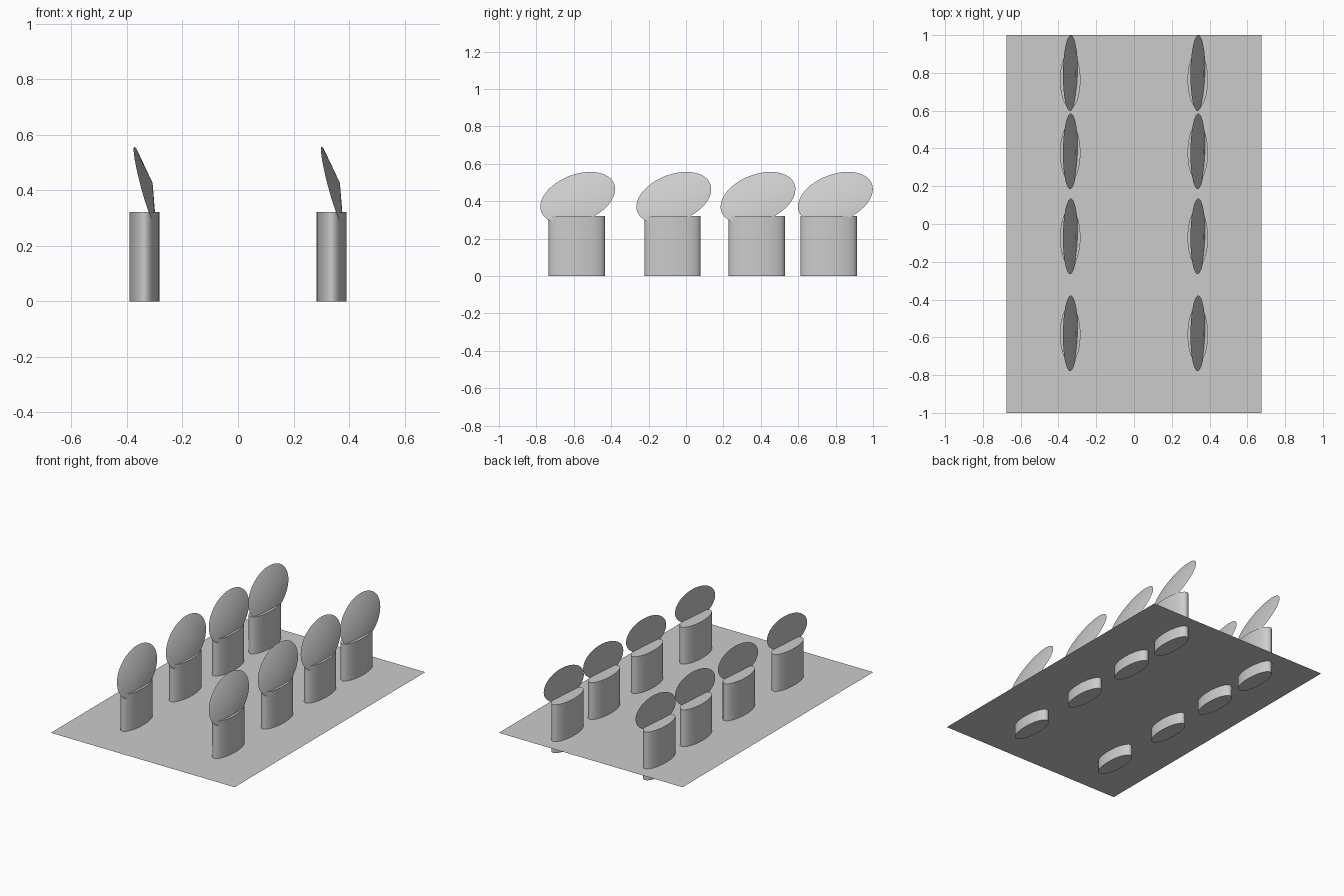
import bpy
import bmesh
from mathutils import Matrix, Vector

if "Cube" in bpy.data.objects:
    bpy.data.objects.remove(bpy.data.objects["Cube"])

COLUMN_X = 0.3375      # the same row of parts stands on both halves
PLATE_Z = 0.076
POST_Y = (-0.584, -0.072, 0.378, 0.763)
DISC_Y = (-0.579, -0.065, 0.385, 0.799)


def make_object(name, bm, smooth=False):
    bmesh.ops.recalc_face_normals(bm, faces=bm.faces[:])
    mesh = bpy.data.meshes.new(name)
    bm.to_mesh(mesh)
    bm.free()
    obj = bpy.data.objects.new(name, mesh)
    bpy.context.collection.objects.link(obj)
    if smooth:
        bpy.ops.object.select_all(action='DESELECT')
        obj.select_set(True)
        bpy.context.view_layer.objects.active = obj
        bpy.ops.object.shade_smooth_by_angle()
    return obj


def plate(name, x):
    # thin single-sided sheet, half of the base
    bm = bmesh.new()
    bmesh.ops.create_grid(bm, x_segments=1, y_segments=1, size=1,
                          matrix=Matrix.Translation((x, 0, PLATE_Z))
                          @ Matrix.Diagonal((COLUMN_X, 1, 1, 1)))
    make_object(name, bm)


def post(name, x, y):
    # oval post passing through the sheet
    bm = bmesh.new()
    bmesh.ops.create_cone(bm, cap_ends=True, segments=48, radius1=1, radius2=1, depth=0.321,
                          matrix=Matrix.Translation((x, y, 0.1605))
                          @ Matrix.Diagonal((0.054, 0.15, 1, 1)))
    make_object(name, bm, True)


def disc(name, x, y):
    # tilted oval disc: flat back, shallow cone on the +x side
    major = Vector((-0.007, 0.195, 0.075))
    minor = Vector((-0.039, -0.045, 0.117))
    normal = major.cross(minor).normalized() * 0.03
    frame = Matrix((major, minor, normal)).transposed().to_4x4()
    frame.translation = (x, y, 0.418)
    bm = bmesh.new()
    bmesh.ops.create_cone(bm, cap_ends=True, segments=48, radius1=1, radius2=0, depth=1,
                          matrix=frame @ Matrix.Translation((0, 0, 0.5)))
    make_object(name, bm, True)


for side, x in (("left", -COLUMN_X), ("right", COLUMN_X)):
    plate(f"{side}_base_sheet", x)
    for i, (py, dy) in enumerate(zip(POST_Y, DISC_Y), 1):
        post(f"{side}_post_{i}", x, py)
        disc(f"{side}_disc_{i}", x + 0.001, dy)
